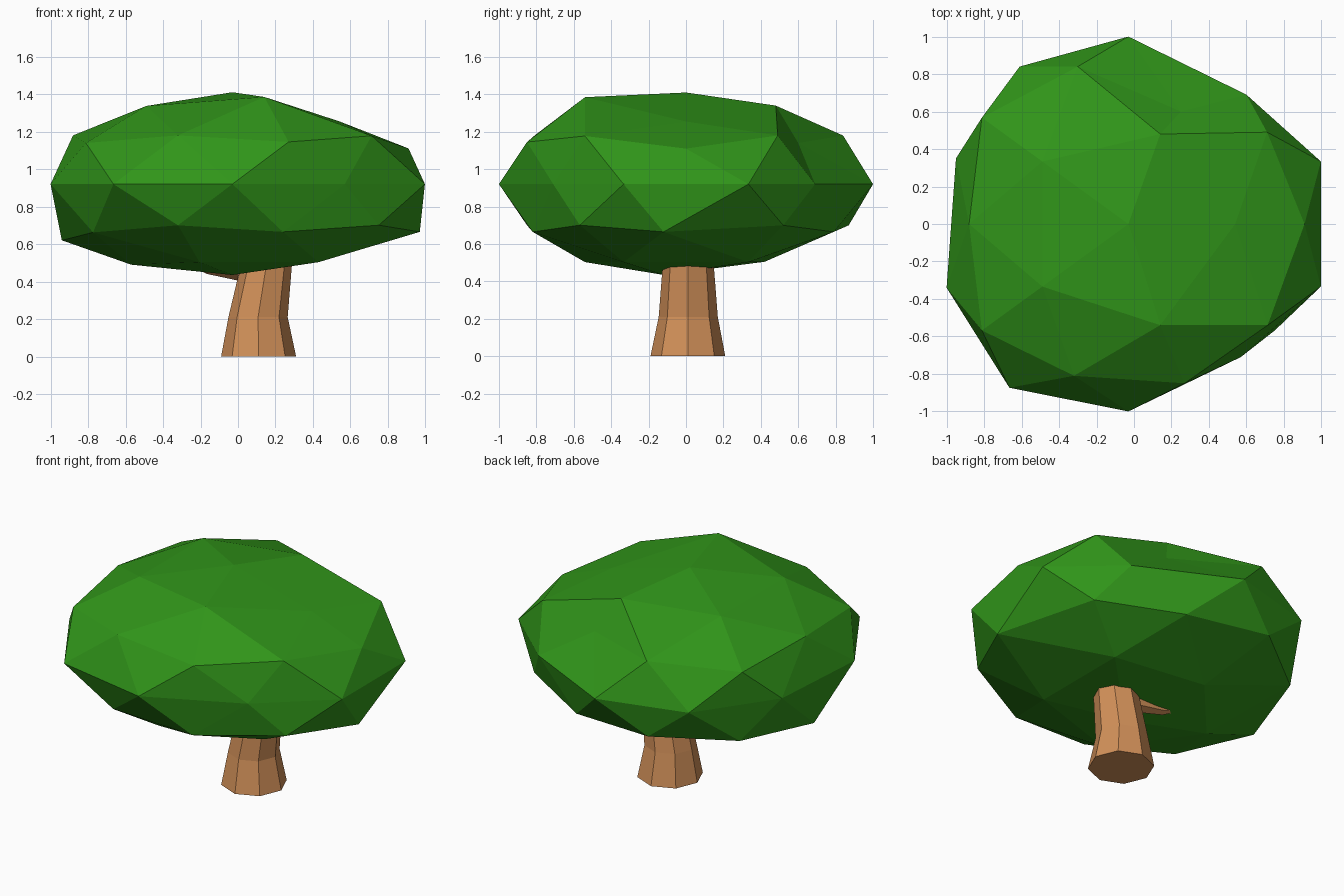
import bpy, bmesh
from math import cos, sin, tau
from mathutils import Vector, Matrix

if "Cube" in bpy.data.objects:
    bpy.data.objects.remove(bpy.data.objects["Cube"])


def material(name, color):
    m = bpy.data.materials.new(name)
    m.diffuse_color = (*color, 1)
    m.use_nodes = True
    m.node_tree.nodes["Principled BSDF"].inputs["Base Color"].default_value = m.diffuse_color
    return m


def add_object(name, bm, mat):
    bmesh.ops.recalc_face_normals(bm, faces=bm.faces)
    me = bpy.data.meshes.new(name)
    bm.to_mesh(me)
    bm.free()
    me.materials.append(mat)
    ob = bpy.data.objects.new(name, me)
    bpy.context.collection.objects.link(ob)
    return ob


def loft(name, rings, sides, mat, axis=(0, 0, 1)):
    """Closed tube through (center, radius) rings."""
    turn = Vector((0, 0, 1)).rotation_difference(Vector(axis))
    bm = bmesh.new()
    loops = []
    for c, r in rings:
        loops.append([bm.verts.new(Vector(c) + turn @ Vector(
            (r * cos(tau * i / sides), r * sin(tau * i / sides), 0)))
            for i in range(sides)])
    for a, b in zip(loops, loops[1:]):
        for i in range(sides):
            j = (i + 1) % sides
            bm.faces.new((a[i], a[j], b[j], b[i]))
    bm.faces.new(loops[0])
    bm.faces.new(loops[-1])
    return add_object(name, bm, mat)


bark = material("bark", (0.64, 0.28, 0.10))
leaf = material("leaf", (0.03, 0.30, 0.01))

# Trunk: flared eight-sided post leaning slightly to the right
loft("trunk", [((0.11, 0.01, 0), 0.20), ((0.107, 0.012, 0.21), 0.158),
               ((0.15, 0.012, 0.48), 0.137), ((0.17, 0.012, 0.62), 0.12)], 8, bark)

# Branch: short tapering limb rising left into the crown
loft("branch", [((0.10, 0.04, 0.45), 0.065), ((-0.16, 0.07, 0.475), 0.035),
                ((-0.32, 0.09, 0.54), 0.02)], 6, bark, (-1, 0.1, 0.2))

# Crown: flattened icosphere with some corners pushed in or out
bm = bmesh.new()
bmesh.ops.create_icosphere(bm, subdivisions=2, radius=1, matrix=(
    Matrix.Translation((-0.03, 0, 0.92)) @ Matrix.Diagonal((1.08, 1.08, 0.49, 1))))
nudged = [
    (0.14, -0.54, 1.385), (0.14, 0.48, 1.34), (0.54, 0, 1.255), (0.91, 0, 1.11),
    (0.71, 0.49, 1.18), (-0.30, 0.84, 1.18), (-0.32, -0.81, 1.18), (-0.88, 0, 1.18),
    (0.27, -0.85, 1.145), (0.25, 0.60, 1.14), (-0.03, 1.0, 0.92), (-0.03, -1.0, 0.92),
    (0.60, 0.69, 0.92), (0.57, -0.71, 0.92), (-1.0, -0.34, 0.92), (-0.95, 0.35, 0.92),
    (-0.61, 0.84, 0.92), (0.97, -0.12, 0.665), (0.75, 0.52, 0.70), (-0.94, 0, 0.62),
    (-0.57, 0, 0.49), (-0.32, -0.85, 0.70), (0.24, -0.82, 0.665), (0.25, 0.79, 0.665),
    (-0.33, 0.87, 0.70), (-0.20, 0.42, 0.505), (-0.03, -0.12, 0.435)]
free = list(bm.verts)
moves = []
for p in map(Vector, nudged):
    v = min(free, key=lambda q: (q.co - p).length)
    free.remove(v)
    moves.append((v, p))
for v, p in moves:
    v.co = p
add_object("crown", bm, leaf)
